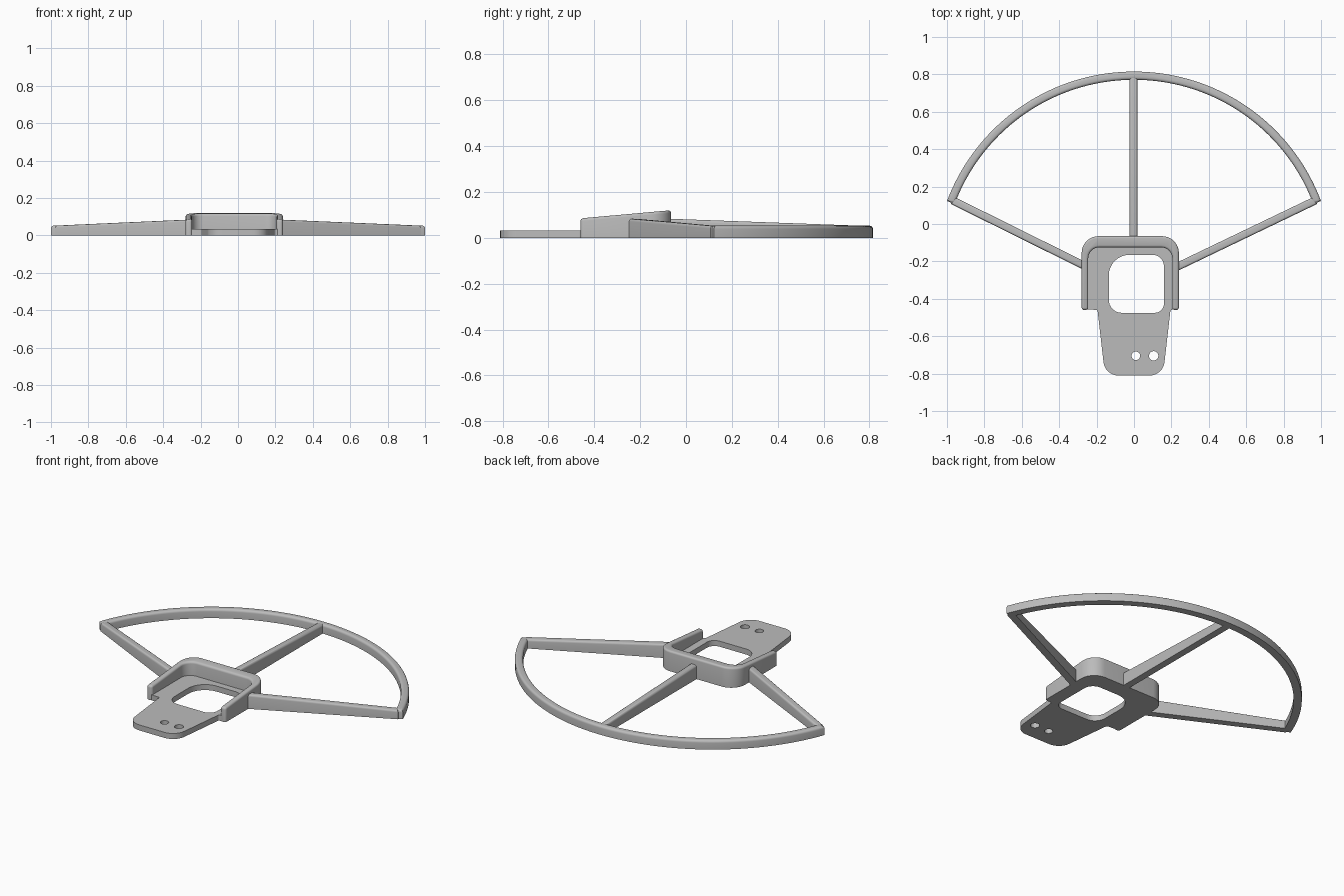
import bpy
import bmesh
import math
from mathutils import Vector

if "Cube" in bpy.data.objects:
    bpy.data.objects.remove(bpy.data.objects["Cube"])

grey = bpy.data.materials.new("plain grey")
grey.use_nodes = True
colour = (0.5, 0.5, 0.5, 1)
grey.diffuse_color = colour
grey.node_tree.nodes["Principled BSDF"].inputs["Base Color"].default_value = colour


def rounded(corners, steps=8):
    """Outline from (x, y, radius) corners."""
    pts = []
    n = len(corners)
    for i, (x, y, r) in enumerate(corners):
        p = Vector((x, y))
        if r == 0:
            pts.append(p)
            continue
        u = (Vector(corners[i - 1][:2]) - p).normalized()
        v = (Vector(corners[(i + 1) % n][:2]) - p).normalized()
        half = u.angle(v) / 2
        centre = p + (u + v).normalized() * r / math.sin(half)
        a = (p + u * r / math.tan(half) - centre).normalized()
        b = (p + v * r / math.tan(half) - centre).normalized()
        pts += [centre + a.slerp(b, k / steps) * r for k in range(steps + 1)]
    return pts


def finish(obj):
    obj.data.materials.clear()
    obj.data.materials.append(grey)
    bpy.ops.object.select_all(action='DESELECT')
    obj.select_set(True)
    bpy.context.view_layer.objects.active = obj
    bpy.ops.object.shade_smooth_by_angle(angle=math.radians(35))


def prism(name, outline, height, soft):
    """Upright solid with a sloping, softened top."""
    bm = bmesh.new()
    low = [bm.verts.new((p.x, p.y, 0)) for p in outline]
    top = [bm.verts.new((p.x, p.y, height(p))) for p in outline]
    bm.faces.new(low)
    cap = bm.faces.new(top)
    for i in range(len(low)):
        bm.faces.new((low[i - 1], low[i], top[i], top[i - 1]))
    bmesh.ops.recalc_face_normals(bm, faces=bm.faces)
    bmesh.ops.bevel(bm, geom=list(cap.edges), offset=soft, segments=4,
                    profile=0.5, affect='EDGES', clamp_overlap=False)
    mesh = bpy.data.meshes.new(name)
    bm.to_mesh(mesh)
    bm.free()
    obj = bpy.data.objects.new(name, mesh)
    bpy.context.collection.objects.link(obj)
    finish(obj)


def slab(name, outlines, thickness):
    """Flat plate; outlines after the first are holes."""
    curve = bpy.data.curves.new(name, 'CURVE')
    curve.dimensions = '2D'
    curve.fill_mode = 'BOTH'
    curve.extrude = thickness / 2
    for pts in outlines:
        spline = curve.splines.new('POLY')
        spline.points.add(len(pts) - 1)
        for sp, p in zip(spline.points, pts):
            sp.co = (p.x, p.y, 0, 1)
        spline.use_cyclic_u = True
    temp = bpy.data.objects.new(name + "_outline", curve)
    bpy.context.collection.objects.link(temp)
    bpy.context.view_layer.update()
    mesh = bpy.data.meshes.new_from_object(
        temp.evaluated_get(bpy.context.evaluated_depsgraph_get()))
    bpy.data.objects.remove(temp)
    bm = bmesh.new()
    bm.from_mesh(mesh)
    bmesh.ops.remove_doubles(bm, verts=bm.verts, dist=0.0002)
    bmesh.ops.translate(bm, verts=bm.verts, vec=(0, 0, thickness / 2))
    bmesh.ops.recalc_face_normals(bm, faces=bm.faces)
    bm.to_mesh(mesh)
    bm.free()
    obj = bpy.data.objects.new(name, mesh)
    bpy.context.collection.objects.link(obj)
    finish(obj)


def bar(name, start, end, z_start, z_end, width=0.042):
    """Straight strut whose height tapers along its length."""
    a, b = Vector(start), Vector(end)
    along = (b - a).normalized()
    side = Vector((-along.y, along.x)) * width / 2

    def height(p):
        return z_start + (z_end - z_start) * (p - a).dot(along) / (b - a).length

    prism(name, [a - side, b - side, b + side, a + side], height, 0.012)


def circle(x, y, r, count=32):
    turns = [math.tau * i / count for i in range(count)]
    return [Vector((x + r * math.cos(t), y + r * math.sin(t))) for t in turns]


# Mounting plate with motor opening and two screw holes
plate = rounded([(-0.155, -0.81, 0.08), (0.155, -0.81, 0.08), (0.195, -0.46, 0.01),
                 (0.225, -0.455, 0), (0.225, -0.08, 0.08),
                 (-0.265, -0.08, 0.08), (-0.265, -0.455, 0), (-0.195, -0.46, 0.01)])
opening = rounded([(-0.135, -0.475, 0.07), (0.16, -0.475, 0.05),
                   (0.16, -0.165, 0.06), (-0.135, -0.165, 0.11)])
slab("mounting_plate", [plate, opening, circle(0.01, -0.705, 0.023),
                        circle(0.105, -0.705, 0.025)], 0.033)

# Raised wall around three sides of the plate
wall = rounded([(-0.28, -0.46, 0.014), (-0.28, -0.065, 0.09),
                (0.24, -0.065, 0.09), (0.24, -0.46, 0.014),
                (0.205, -0.46, 0.014), (0.205, -0.125, 0.06),
                (-0.245, -0.125, 0.06), (-0.245, -0.46, 0.014)])
prism("hub_wall", wall, lambda p: 0.085 + 0.09 * (p.y + 0.46), 0.012)

# Curved outer guard
centre = Vector((0, -0.253))
first, last, count = math.radians(20.6), math.radians(159.4), 72
angles = [first + (last - first) * i / count for i in range(count + 1)]
outer = [centre + 1.068 * Vector((math.cos(t), math.sin(t))) for t in angles]
inner = [centre + 1.024 * Vector((math.cos(t), math.sin(t))) for t in reversed(angles)]
prism("guard_arc", outer + inner, lambda p: 0.053, 0.014)

# Struts from the hub to the guard
bar("left_strut", (0.222, -0.233), (0.97, 0.126), 0.084, 0.052)
bar("right_strut", (-0.262, -0.225), (-0.97, 0.126), 0.084, 0.052)
bar("middle_strut", (-0.003, -0.09), (-0.003, 0.79), 0.084, 0.052)
